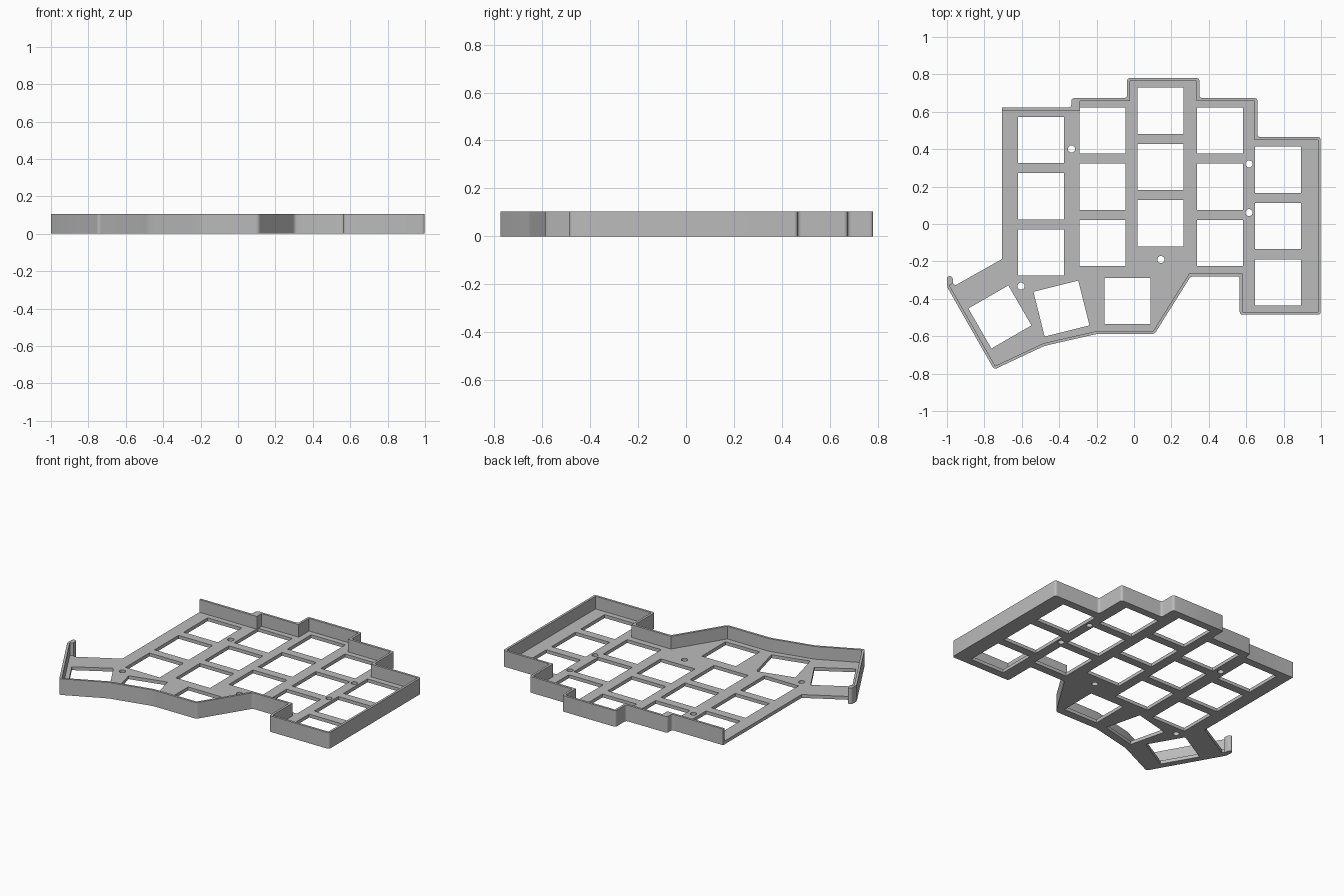
import bpy, bmesh, math
from mathutils import Vector

cube = bpy.data.objects.get("Cube")
if cube:
    bpy.data.objects.remove(cube, do_unlink=True)

PLATE_TOP, WALL_TOP, WALL = 0.022, 0.105, 0.015

grey = bpy.data.materials.new("plain grey")
grey.use_nodes = True
colour = (0.5, 0.5, 0.5, 1)
grey.diffuse_color = colour
grey.node_tree.nodes["Principled BSDF"].inputs["Base Color"].default_value = colour


def rounded(points, radius=0.016, steps=4):
    """Replace each inner corner of an open path by a small curve."""
    pts = [Vector(p) for p in points]
    out = [pts[0]]
    for a, b, c in zip(pts, pts[1:], pts[2:]):
        r = min(radius, (a - b).length * 0.45, (c - b).length * 0.45)
        p, q = b + (a - b).normalized() * r, b + (c - b).normalized() * r
        for i in range(steps + 1):
            t = i / steps
            out.append(p * (1 - t) ** 2 + b * 2 * t * (1 - t) + q * t * t)
    return out + [pts[-1]]


def offset_right(points, d):
    """Mitred copy of an open path, moved to its right-hand side."""
    pts = [Vector(p) for p in points]
    normals = []
    for a, b in zip(pts, pts[1:]):
        e = (b - a).normalized()
        normals.append(Vector((e.y, -e.x)))
    out = []
    for i, p in enumerate(pts):
        m, n = normals[max(i - 1, 0)], normals[min(i, len(normals) - 1)]
        out.append(p + (m + n) * d / (1 + m.dot(n)))
    return out


def square(x, y, degrees=0, size=0.247):
    r, a = size / math.sqrt(2), math.radians(degrees + 45)
    return [Vector((x + r * math.cos(a + k * math.pi / 2),
                    y + r * math.sin(a + k * math.pi / 2))) for k in range(4)]


def circle(x, y, r=0.019, n=24):
    return [Vector((x + r * math.cos(k * math.tau / n),
                    y + r * math.sin(k * math.tau / n))) for k in range(n)]


def slab(name, loops, z0, z1):
    """Filled flat outline with holes, extruded from z0 to z1."""
    curve = bpy.data.curves.new(name + "_outline", "CURVE")
    curve.dimensions, curve.fill_mode = "2D", "BOTH"
    curve.extrude = (z1 - z0) / 2
    for loop in loops:
        s = curve.splines.new("POLY")
        s.points.add(len(loop) - 1)
        for p, co in zip(s.points, loop):
            p.co = (co.x, co.y, 0, 1)
        s.use_cyclic_u = True
    temp = bpy.data.objects.new(name + "_outline", curve)
    bpy.context.collection.objects.link(temp)
    graph = bpy.context.evaluated_depsgraph_get()
    mesh = bpy.data.meshes.new_from_object(temp.evaluated_get(graph))
    bpy.data.objects.remove(temp, do_unlink=True)

    bm = bmesh.new()
    bm.from_mesh(mesh)
    bmesh.ops.translate(bm, verts=bm.verts, vec=(0, 0, (z0 + z1) / 2))
    bmesh.ops.remove_doubles(bm, verts=bm.verts, dist=0.0001)
    bmesh.ops.recalc_face_normals(bm, faces=bm.faces)
    bm.to_mesh(mesh)
    bm.free()
    mesh.materials.clear()
    mesh.materials.append(grey)
    obj = bpy.data.objects.new(name, mesh)
    bpy.context.collection.objects.link(obj)
    bpy.ops.object.select_all(action="DESELECT")
    obj.select_set(True)
    bpy.context.view_layer.objects.active = obj
    bpy.ops.object.shade_smooth_by_angle(angle=math.radians(30))
    return obj


# Walled part of the rim, clockwise from the back right corner
rim = [(-0.705, 0.623), (-0.335, 0.623), (-0.335, 0.673), (-0.037, 0.673),
       (-0.037, 0.78), (0.35, 0.78), (0.35, 0.673), (0.66, 0.673),
       (0.66, 0.465), (0.998, 0.465), (0.998, -0.485), (0.565, -0.485),
       (0.565, -0.28), (0.303, -0.28), (0.11, -0.588), (-0.2, -0.588),
       (-0.48, -0.652), (-0.748, -0.778), (-1.0, -0.335)]
hook = [(-1.0, -0.285), (-0.985, -0.276), (-0.97, -0.285), (-0.967, -0.318)]
outer = rounded(rim + hook)

# Base plate with key openings and screw holes
columns = [(-0.497, 0.449), (-0.168, 0.5), (0.142, 0.606), (0.46, 0.5), (0.77, 0.29)]
keys = [square(x, y - row * 0.301) for x, y in columns for row in range(3)]
keys += [square(-0.035, -0.412), square(-0.388, -0.452, 14), square(-0.717, -0.497, 30)]
screws = [circle(x, y) for x, y in [(-0.334, 0.401), (0.615, 0.321), (0.615, 0.061),
                                    (0.144, -0.19), (-0.604, -0.332)]]
open_side = [Vector((-0.955, -0.328)), Vector((-0.705, -0.187))]
slab("base_plate", [outer + open_side] + keys + screws, 0, PLATE_TOP)

# Rim wall, thicker at the first step in the back edge
inner = offset_right(rim, WALL)
for p in inner:
    if abs(p.x + 0.325) < 0.02:
        p.x = -0.29
slab("rim_wall", [outer + inner[::-1]], PLATE_TOP, WALL_TOP)
